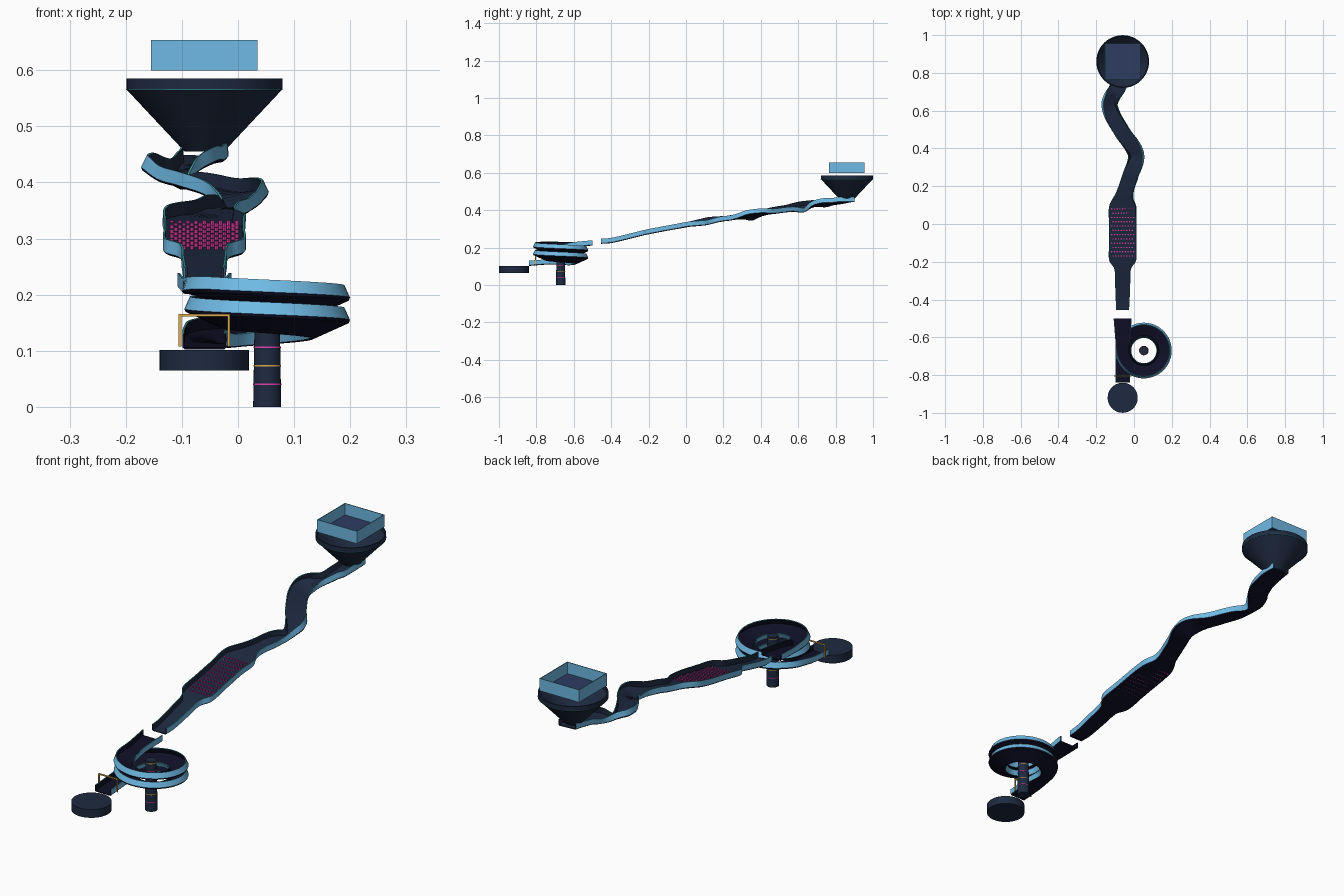
import bpy, bmesh, math
from mathutils import Vector, Matrix

if "Cube" in bpy.data.objects:
    bpy.data.objects.remove(bpy.data.objects["Cube"], do_unlink=True)


def material(name, rgb):
    m = bpy.data.materials.new(name)
    m.use_nodes = True
    m.diffuse_color = (*rgb, 1)
    m.node_tree.nodes["Principled BSDF"].inputs["Base Color"].default_value = (*rgb, 1)
    return m


NAVY = material("dark navy", (0.013, 0.023, 0.052))
INK = material("deep ink", (0.005, 0.005, 0.02))
TRAY = material("tray blue", (0.026, 0.045, 0.12))
SKY = material("sky blue", (0.16, 0.49, 0.78))
TEAL = material("teal trim", (0.04, 0.3, 0.33))
PINK = material("magenta", (0.8, 0.05, 0.42))
GOLD = material("gold", (0.75, 0.42, 0.07))


def finish(name, bm, mats):
    bmesh.ops.recalc_face_normals(bm, faces=bm.faces)
    me = bpy.data.meshes.new(name)
    bm.to_mesh(me)
    bm.free()
    for m in mats:
        me.materials.append(m)
    ob = bpy.data.objects.new(name, me)
    bpy.context.collection.objects.link(ob)
    return ob


def lathe(name, centre, profile, mat, closed=False, n=48):
    """Spin (radius, z) points around a vertical axis."""
    bm = bmesh.new()
    vs = [bm.verts.new((centre[0] + r, centre[1], z)) for r, z in profile]
    pairs = list(zip(vs, vs[1:] + vs[:1])) if closed else list(zip(vs, vs[1:]))
    edges = [bm.edges.new(p) for p in pairs]
    bmesh.ops.spin(bm, geom=vs + edges, cent=(*centre, 0), axis=(0, 0, 1),
                   angle=math.tau, steps=n, use_duplicate=False)
    bmesh.ops.remove_doubles(bm, verts=bm.verts, dist=1e-5)
    return finish(name, bm, [mat])


def ring(name, centre, r, z, mat, t=0.0013):
    lathe(name, centre, [(r - t, z - t), (r + t, z - t), (r + t, z + t), (r - t, z + t)], mat, True)


def add_box(bm, lo, hi):
    lo, hi = Vector(lo), Vector(hi)
    d = hi - lo
    bmesh.ops.create_cube(bm, size=1, matrix=Matrix.Translation((lo + hi) / 2)
                          @ Matrix.Diagonal((d.x, d.y, d.z, 1)))


def smooth_path(pts, steps=10):
    """Catmull-Rom through (x, y, z, half width) points."""
    p = [Vector(q) for q in pts]
    p = [2 * p[0] - p[1]] + p + [2 * p[-1] - p[-2]]
    out = []
    for a, b, c, d in zip(p, p[1:], p[2:], p[3:]):
        for i in range(steps):
            t = i / steps
            out.append(0.5 * (2 * b + (c - a) * t + (2 * a - 5 * b + 4 * c - d) * t * t
                              + (3 * b - a - 3 * c + d) * t ** 3))
    return out + [p[-2]]


def chute(name, path, base, h=0.024, t=0.004):
    """Sweep a banked open channel along the path; bends lean inwards."""
    n = len(path)
    heads = []
    for i in range(n):
        d = path[min(i + 1, n - 1)] - path[max(i - 1, 0)]
        heads.append(Vector((d.x, d.y)).normalized())
    bends = []
    for i in range(n):
        a, b = max(i - 1, 0), min(i + 1, n - 1)
        length = (path[b].xy - path[a].xy).length
        bends.append(0.047 * -heads[a].angle_signed(heads[b]) / length)
    bm = bmesh.new()
    rows = []
    for i, p in enumerate(path):
        near = bends[max(i - 4, 0):i + 5]
        bank = max(-0.45, min(0.45, sum(near) / len(near)))
        left = Vector((-heads[i].y, heads[i].x, 0))
        side = left * math.cos(bank) - Vector((0, 0, math.sin(bank)))
        up = left * math.sin(bank) + Vector((0, 0, math.cos(bank)))
        w = p.w
        section = [(-w + t, -t), (-w, 0), (-w, h), (-w + t, h), (-w + t, 0),
                   (w - t, 0), (w - t, h), (w, h), (w, 0), (w - t, -t)]
        rows.append([bm.verts.new(p.xyz + side * u + up * v) for u, v in section])
    # outer walls, rim tops, underside
    paint = {1: 1, 7: 1, 2: 2, 6: 2, 0: 3, 8: 3, 9: 3}
    for a, b in zip(rows, rows[1:]):
        for j in range(len(a)):
            k = (j + 1) % len(a)
            f = bm.faces.new((a[j], a[k], b[k], b[j]))
            f.material_index = paint.get(j, 0)
    bm.faces.new(rows[0])
    bm.faces.new(rows[-1])
    return finish(name, bm, [base, SKY, TEAL, INK])


# Winding upper chute with the wide peg bed
X = -0.06
upper = [(X, 0.9, 0.448, 0.042), (X, 0.82, 0.44, 0.042), (-0.08, 0.73, 0.428, 0.042),
         (-0.135, 0.63, 0.409, 0.042), (-0.065, 0.49, 0.391, 0.042), (0.016, 0.37, 0.367, 0.042),
         (-0.018, 0.26, 0.352, 0.042), (-0.05, 0.16, 0.338, 0.045), (X, 0.09, 0.327, 0.072),
         (X, 0, 0.312, 0.072), (X, -0.1, 0.294, 0.072), (X, -0.19, 0.277, 0.072),
         (X, -0.24, 0.266, 0.044), (X, -0.32, 0.246, 0.04), (X, -0.4, 0.228, 0.037),
         (X, -0.455, 0.224, 0.034)]
chute("upper_chute", smooth_path(upper), NAVY)

# Staggered pegs
bm = bmesh.new()
for row in range(12):
    y = 0.08 - row * 0.0227
    cols = 9 - row % 2
    for col in range(cols):
        x = X + (col - (cols - 1) / 2) * 0.0145
        bmesh.ops.create_cone(bm, cap_ends=True, segments=8, radius1=0.0038, radius2=0.0038,
                              depth=0.01, matrix=Matrix.Translation((x, y, 0.313 + y * 0.178)))
finish("pegs", bm, [PINK])

# Spiral chute: run in, two turns, run out
hub, R, turns, per = (0.052, -0.67), 0.112, 2, 48
spiral = [Vector((X, -0.5 - 0.17 * i / 12, 0.215 - 0.016 * i / 12, 0.048 - 0.009 * min(1, i / 8)))
          for i in range(12)]
for i in range(turns * per + 1):
    a = math.pi + math.tau * i / per
    spiral.append(Vector((hub[0] + R * math.cos(a), hub[1] + R * math.sin(a),
                          0.199 - 0.04 * i / per, 0.039)))
spiral += [Vector((X, -0.67 - 0.17 * i / 12, 0.119 - 0.013 * i / 12, 0.039)) for i in range(1, 13)]
chute("spiral_chute", spiral, INK)

# Pillar with coloured bands
lathe("pillar", hub, [(0, 0), (0.025, 0), (0.0215, 0.215), (0, 0.215)], NAVY)
for i in range(6):
    z = 0.04 + i / 30
    ring("pillar_band", hub, 0.0247 - 0.0163 * z, z, GOLD if i % 2 else PINK)

# Hollow funnel
top = (X, 0.86)
lathe("funnel", top, [(0.035, 0.455), (0.139, 0.566), (0.139, 0.585), (0.134, 0.585),
                      (0.134, 0.568), (0.03, 0.457)], NAVY, True)
ring("funnel_trim", top, 0.1387, 0.566, TEAL, 0.001)

# Open feed tray above the funnel
bm = bmesh.new()
s, t, z0, z1 = 0.095, 0.003, 0.6, 0.654
for k in (-1, 1):
    e = k * (s - t / 2)
    add_box(bm, (X + e - t / 2, top[1] - s, z0), (X + e + t / 2, top[1] + s, z1))
    add_box(bm, (X - s + t, top[1] + e - t / 2, z0), (X + s - t, top[1] + e + t / 2, z1))
for f in bm.faces:
    if f.calc_center_median().z > z1 - 0.001:
        f.material_index = 1
finish("tray_walls", bm, [SKY, TEAL])
bm = bmesh.new()
add_box(bm, (X - s + t, top[1] - s + t, z0), (X + s - t, top[1] + s - t, z0 + 0.004))
finish("tray_floor", bm, [TRAY])

# Finish gate
bm = bmesh.new()
g = 0.005
for x in (-0.106, -0.019):
    add_box(bm, (x, -0.808, 0.108), (x + g, -0.803, 0.166))
add_box(bm, (-0.106, -0.808, 0.161), (-0.014, -0.803, 0.166))
finish("finish_gate", bm, [GOLD])

# Catch dish
lathe("catch_dish", (X, -0.92), [(0, 0.065), (0.0795, 0.065), (0.0795, 0.101), (0, 0.101)], NAVY)

bpy.ops.object.select_all(action="DESELECT")
for ob in bpy.context.scene.objects:
    if ob.type == "MESH":
        ob.select_set(True)
        bpy.context.view_layer.objects.active = ob
bpy.ops.object.shade_smooth_by_angle(angle=math.radians(30))
